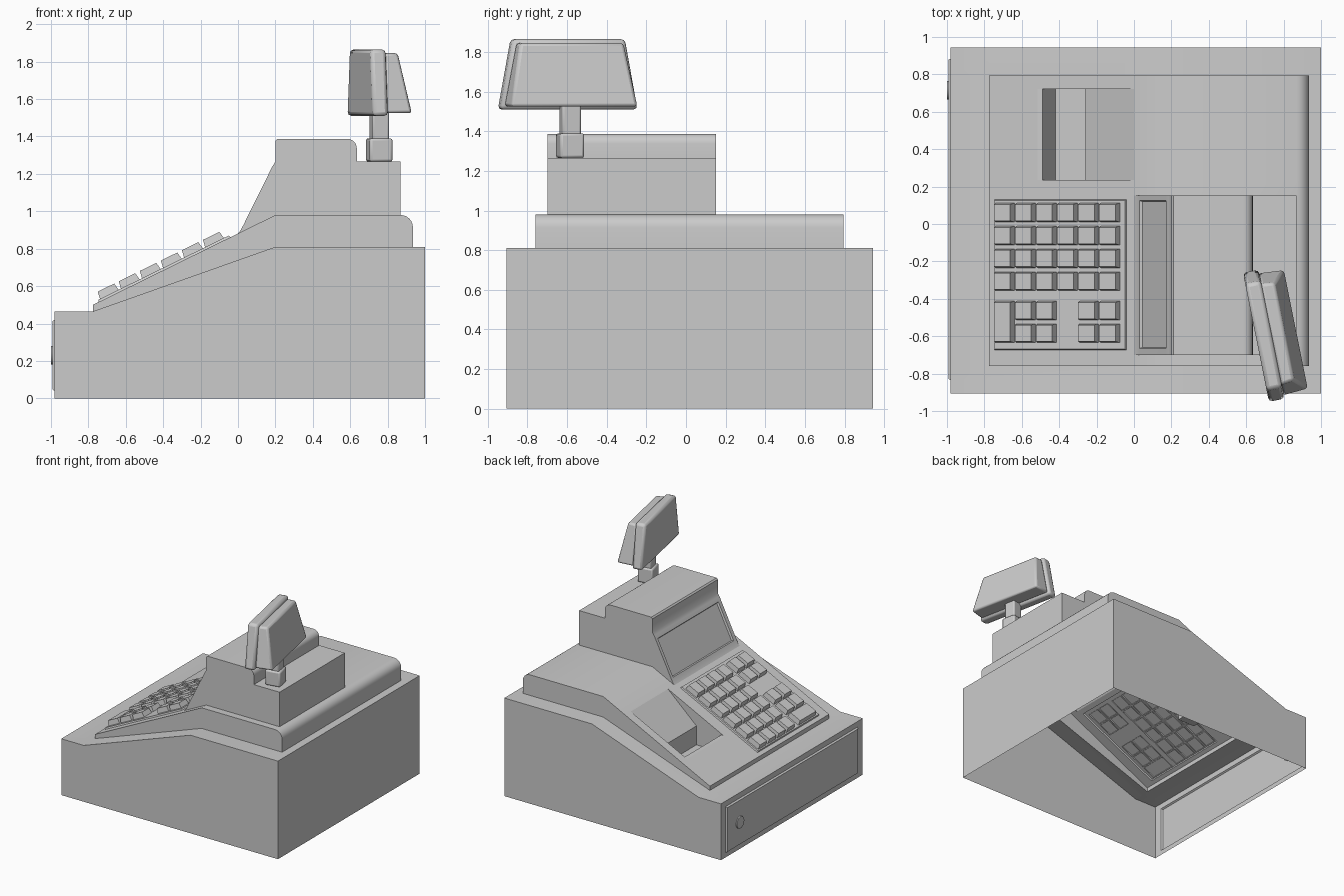
import bpy, bmesh, math
from mathutils import Vector, Matrix

if "Cube" in bpy.data.objects:
    bpy.data.objects.remove(bpy.data.objects["Cube"])


def finish(name, bm, flip=False, bevel=0):
    bmesh.ops.remove_doubles(bm, verts=bm.verts, dist=1e-5)
    bmesh.ops.recalc_face_normals(bm, faces=bm.faces)
    if flip:
        bmesh.ops.reverse_faces(bm, faces=bm.faces)
    me = bpy.data.meshes.new(name)
    bm.to_mesh(me)
    bm.free()
    ob = bpy.data.objects.new(name, me)
    bpy.context.collection.objects.link(ob)
    if bevel:
        m = ob.modifiers.new("bevel", 'BEVEL')
        m.width, m.segments = bevel, 2
    bpy.ops.object.select_all(action='DESELECT')
    ob.select_set(True)
    bpy.context.view_layer.objects.active = ob
    bpy.ops.object.shade_smooth_by_angle(angle=math.radians(35))
    return ob


def shell(name, prof, y0, y1, close=(), holes=(), flip=False):
    """Profile (x,z) swept along y as an open shell; holes are boxes x0,x1,y0,y1,z0,z1."""
    bm = bmesh.new()
    ys = sorted({y0, y1} | {h[2] for h in holes} | {h[3] for h in holes})
    for (xa, za), (xb, zb) in zip(prof, prof[1:]):
        for ya, yb in zip(ys, ys[1:]):
            c = ((xa + xb) / 2, (ya + yb) / 2, (za + zb) / 2)
            if any(h[0] < c[0] < h[1] and h[2] < c[1] < h[3] and h[4] < c[2] < h[5] for h in holes):
                continue
            bm.faces.new([bm.verts.new(p) for p in
                          ((xa, ya, za), (xa, yb, za), (xb, yb, zb), (xb, ya, zb))])
    for y in (y0, y1):
        bm.faces.new([bm.verts.new((x, y, z)) for x, z in list(prof) + list(close)])
    return finish(name, bm, flip)


def hexa(bm, f, base=True):
    """Six-sided block; f maps signs (i,j,k) to a point."""
    v = {(i, j, k): bm.verts.new(f(i, j, k)) for i in (-1, 1) for j in (-1, 1) for k in (-1, 1)}
    ring = [(-1, -1), (1, -1), (1, 1), (-1, 1)]
    bm.faces.new([v[(*r, 1)] for r in ring])
    if base:
        bm.faces.new([v[(*r, -1)] for r in reversed(ring)])
    for a, b in zip(ring, ring[1:] + ring[:1]):
        bm.faces.new([v[(*a, -1)], v[(*b, -1)], v[(*b, 1)], v[(*a, 1)]])


def slab(bm, p, q, y0, y1, h, inset, base=0.0):
    """Tapered plate standing on the xz segment p-q, open underneath."""
    p, q = Vector((p[0], 0, p[1])), Vector((q[0], 0, q[1]))
    d = (q - p).normalized()
    n = Vector((-d.z, 0, d.x))

    def f(i, j, k):
        t = inset if k > 0 else 0
        c = (q - d * t) if i > 0 else (p + d * t)
        c = c + n * (h if k > 0 else base)
        c.y = y1 - t if j > 0 else y0 + t
        return c
    hexa(bm, f, False)


def arc(cx, cz, r, n=6):
    return [(cx + r * math.sin(a), cz + r * math.cos(a))
            for a in (i * math.pi / 2 / n for i in range(n + 1))]


def S(x):
    return (x, 0.5 + 0.492 * (x + 0.775))


# main housing, open below
shell("body", [(-.98, 0), (-.98, .04), (-.98, .42), (-.98, .465), (-.775, .465),
               (.2, .81), (.935, .81), (1, .81), (1, 0)], -.907, .943,
      holes=[(-.775, .935, -.76, .795, .4, 1), (-1, -.97, -.835, .885, .04, .42)])

# drawer front and lock
bm = bmesh.new()
slab(bm, (-.98, .04), (-.98, .42), -.835, .885, .013, .008)
finish("drawer_front", bm)
bm = bmesh.new()
bmesh.ops.create_cone(bm, cap_ends=True, segments=24, radius1=.053, radius2=.048, depth=.015,
                      matrix=Matrix.Translation((-.9925, .715, .23)) @ Matrix.Rotation(-math.pi / 2, 4, 'Y'))
finish("drawer_lock", bm)

# sloped upper deck
shell("deck", [(-.775, .465), S(-.775), S(-.745), S(-.515), S(-.04), S(0), (.2, .98)]
      + arc(.87, .915, .065) + [(.935, .81)], -.76, .795, close=[(.2, .81)],
      holes=[(-.745, -.04, -.673, .13, 0, 2), (-.515, 0, .235, .722, 0, 2), (0, .87, -.7, .152, 0, 2)])

# paper compartment
shell("paper_recess", [S(-.515), (-.49, .635), (-.42, .49), (-.26, .49), (-.26, .646), S(0)],
      .235, .722, flip=True)

# raised printer housing with screen opening
shell("head_housing", [S(0), (.015, .9), (.03, .929), (.17, 1.212), (.185, 1.242), (.2, 1.265),
                       (.2, 1.375), (.21, 1.387)] + arc(.585, 1.337, .05)
      + [(.635, 1.265), (.87, 1.265), (.87, .98)], -.7, .152, close=[(.2, .98)],
      holes=[(.03, .17, -.665, .125, .8, 1.23)])
bm = bmesh.new()
slab(bm, (.03, .929), (.17, 1.212), -.665, .125, -.015, .006)
finish("screen", bm, flip=True)

# keypad plate
bm = bmesh.new()
slab(bm, S(-.745), S(-.04), -.673, .13, .012, .004)
finish("keypad_plate", bm)

# keys
ROWS = [.061, -.062, -.184, -.306, -.463, -.584]
bm = bmesh.new()


def key(col, ya, yb):
    x = -.683 + .1125 * col
    slab(bm, S(x - .051), S(x + .051), ya - .052, yb + .052, .052, .008, .004)


for r, y in enumerate(ROWS):
    for c in (range(6) if r < 4 else (1, 2, 4, 5)):
        key(c, y, y)
key(0, ROWS[5], ROWS[4])
finish("keys", bm)

# customer display on a turned pole
TURN = Matrix.Translation((.755, -.585, 0)) @ Matrix.Rotation(math.radians(11.4), 4, 'Z')


def turned(name, f, bevel):
    b = bmesh.new()
    hexa(b, lambda i, j, k: TURN @ Vector(f(i, j, k)))
    finish(name, b, bevel=bevel)


turned("pole_base", lambda i, j, k: (i * .062, j * .062, 1.39 if k > 0 else 1.265), .012)
turned("pole", lambda i, j, k: (i * .046, j * .048, 1.56 if k > 0 else 1.38), .01)
turned("display_front", lambda i, j, k: ((-.02 if i > 0 else -.105), j * (.29 if k > 0 else .355),
                                         1.865 if k > 0 else 1.51), .02)
turned("display_back", lambda i, j, k: ((-.025 if i < 0 else .05 if k > 0 else .115),
                                        j * ((.275 if k > 0 else .335) - (.01 if i > 0 else 0)),
                                        1.845 if k > 0 else 1.525), .015)
